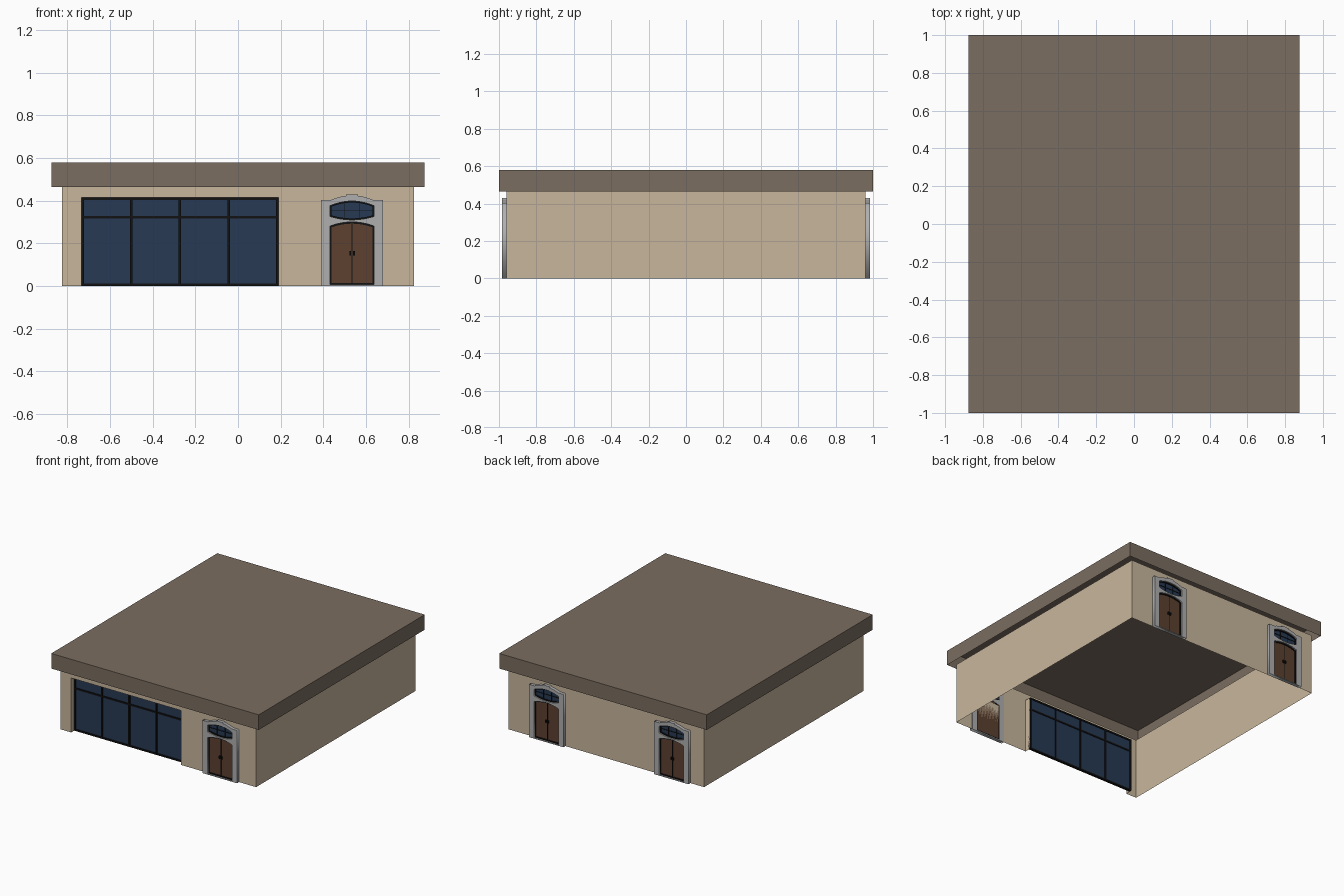
import bpy, bmesh
from mathutils import Matrix, Vector

if "Cube" in bpy.data.objects:
    bpy.data.objects.remove(bpy.data.objects["Cube"])


def material(name, rgb):
    m = bpy.data.materials.new(name)
    m.diffuse_color = (*rgb, 1)
    m.use_nodes = True
    m.node_tree.nodes["Principled BSDF"].inputs["Base Color"].default_value = m.diffuse_color
    return m


ROOF = material("roof_brown", (0.195, 0.153, 0.117))
WALL = material("wall_tan", (0.58, 0.47, 0.335))
GLASS = material("glass_navy", (0.02, 0.042, 0.085))
DARK = material("frame_dark", (0.006, 0.006, 0.007))
WOOD = material("door_wood", (0.11, 0.052, 0.03))
TRIM = material("stone_grey", (0.43, 0.43, 0.43))


def add_object(name, mesh, mat):
    ob = bpy.data.objects.new(name, mesh)
    bpy.context.collection.objects.link(ob)
    mesh.materials.clear()
    mesh.materials.append(mat)
    return ob


def box(name, lo, hi, mat, open_bottom=False):
    lo, hi = Vector(lo), Vector(hi)
    lo, hi = (Vector(map(min, lo, hi)), Vector(map(max, lo, hi)))
    bm = bmesh.new()
    bmesh.ops.create_cube(bm, size=1, matrix=Matrix.Translation((lo + hi) / 2)
                          @ Matrix.Diagonal((*(hi - lo), 1)))
    if open_bottom:
        bm.normal_update()
        bmesh.ops.delete(bm, geom=[f for f in bm.faces if f.normal.z < -0.5], context='FACES')
    me = bpy.data.meshes.new(name)
    bm.to_mesh(me)
    bm.free()
    return add_object(name, me, mat)


def panel(name, loops, x, y0, y1, mat):
    """Upright plate from x/z outlines (extra loops are holes), spanning y0..y1."""
    cu = bpy.data.curves.new(name, 'CURVE')
    cu.dimensions, cu.fill_mode, cu.extrude = '2D', 'BOTH', abs(y1 - y0) / 2
    for pts in loops:
        sp = cu.splines.new('POLY')
        sp.points.add(len(pts) - 1)
        for p, (a, b) in zip(sp.points, pts):
            p.co = (a, b, 0, 1)
        sp.use_cyclic_u = True
    tmp = bpy.data.objects.new(name + "_curve", cu)
    bpy.context.collection.objects.link(tmp)
    dg = bpy.context.evaluated_depsgraph_get()
    me = bpy.data.meshes.new_from_object(tmp.evaluated_get(dg))
    bpy.data.objects.remove(tmp)
    me.transform(Matrix.Translation((x, (y0 + y1) / 2, 0)) @ Matrix.Rotation(1.5707963, 4, 'X'))
    me.name = name
    return add_object(name, me, mat)


def sheet(name, quads, mat):
    bm = bmesh.new()
    for q in quads:
        bm.faces.new([bm.verts.new(p) for p in q])
    bmesh.ops.remove_doubles(bm, verts=bm.verts, dist=1e-5)
    me = bpy.data.meshes.new(name)
    bm.to_mesh(me)
    bm.free()
    return add_object(name, me, mat)


def arc(hw, z_side, z_mid, n=10):
    ts = [-1 + 2 * i / n for i in range(n + 1)]
    return [(hw * t, z_mid + (z_side - z_mid) * t * t) for t in ts]


# Roof slab, hollow from below
box("roof", (-0.875, -1, 0.465), (0.875, 1, 0.58), ROOF, open_bottom=True)

# Thin walls; the front one is notched for the shop window
X, Y, H = 0.825, 0.96, 0.468
WL, WR, WT, D = -0.735, 0.19, 0.415, 0.05


def front(a, b, z0, z1):
    return [(a, -Y, z0), (b, -Y, z0), (b, -Y, z1), (a, -Y, z1)]


sheet("walls", [
    front(-X, WL, 0, WT), front(WR, X, 0, WT),
    front(-X, WL, WT, H), front(WL, WR, WT, H), front(WR, X, WT, H),
    [(X, Y, 0), (-X, Y, 0), (-X, Y, H), (X, Y, H)],
    [(X, -Y, 0), (X, Y, 0), (X, Y, H), (X, -Y, H)],
    [(-X, Y, 0), (-X, -Y, 0), (-X, -Y, H), (-X, Y, H)],
    [(WL, -Y, 0), (WL, -Y + D, 0), (WL, -Y + D, WT), (WL, -Y, WT)],
    [(WR, -Y + D, 0), (WR, -Y, 0), (WR, -Y, WT), (WR, -Y + D, WT)],
    [(WL, -Y, WT), (WL, -Y + D, WT), (WR, -Y + D, WT), (WR, -Y, WT)],
], WALL)

# Shop window: glass, four bays and a transom
box("window_glass", (WL, -0.917, 0.003), (WR, -0.911, WT), GLASS)
W = 0.006
for i in range(5):
    cx = WL + W + (WR - WL - 2 * W) * i / 4
    box("window_mullion", (cx - W, -0.925, 0), (cx + W, -0.905, WT), DARK)
for z in (W, 0.322, WT - W):
    box("window_rail", (WL, -0.924, z - W), (WR, -0.906, z + W), DARK)


def door(x, s):
    """Arched double door set on the front (s=-1) or back (s=1) wall."""
    def y(d):
        return s * (Y + d)

    crown = arc(0.1, 0.403, 0.425)
    outline = ([(-0.145, 0), (-0.145, 0.402), (-0.1, 0.403)]
               + [p for p in crown if -0.09 < p[0] < -0.03]
               + [(-0.028, 0.423), (-0.028, 0.43), (0.028, 0.43), (0.028, 0.423)]
               + [p for p in crown if 0.03 < p[0] < 0.09]
               + [(0.1, 0.403), (0.145, 0.402), (0.145, 0)])
    opening = [(-0.103, 0.006)] + arc(0.103, 0.281, 0.3) + [(0.103, 0.006)]
    leaf = [(-0.096, 0.014)] + arc(0.096, 0.275, 0.292) + [(0.096, 0.014)]
    light = arc(0.103, 0.376, 0.398) + arc(0.103, 0.326, 0.31)[::-1]
    pane = arc(0.097, 0.372, 0.391) + arc(0.097, 0.331, 0.317)[::-1]
    # Stone surround and dark inner frames
    panel("door_surround", [outline, opening, light], x, y(-0.002), y(0.024), TRIM)
    panel("door_frame", [opening, leaf], x, y(0.0), y(0.014), DARK)
    panel("transom_frame", [light, pane], x, y(0.0), y(0.014), DARK)
    # Leaves, centre joint and handles
    panel("door_leaves", [leaf], x, y(0.0), y(0.008), WOOD)
    box("door_joint", (x - 0.002, y(0.002), 0.014), (x + 0.002, y(0.01), 0.291), DARK)
    for k in (-1, 1):
        box("door_handle", (x + k * 0.005, y(0.008), 0.143), (x + k * 0.013, y(0.018), 0.163), DARK)
    # Glazed transom with bars
    panel("transom_glass", [pane], x, y(0.0), y(0.006), GLASS)
    for k in (-1, 1):
        box("transom_bar", (x + k * 0.034 - 0.002, y(0.004), 0.319),
            (x + k * 0.034 + 0.002, y(0.01), 0.389), DARK)
    box("transom_rail", (x - 0.097, y(0.004), 0.353), (x + 0.097, y(0.01), 0.357), DARK)


door(0.535, -1)
door(0.49, 1)
door(-0.565, 1)
